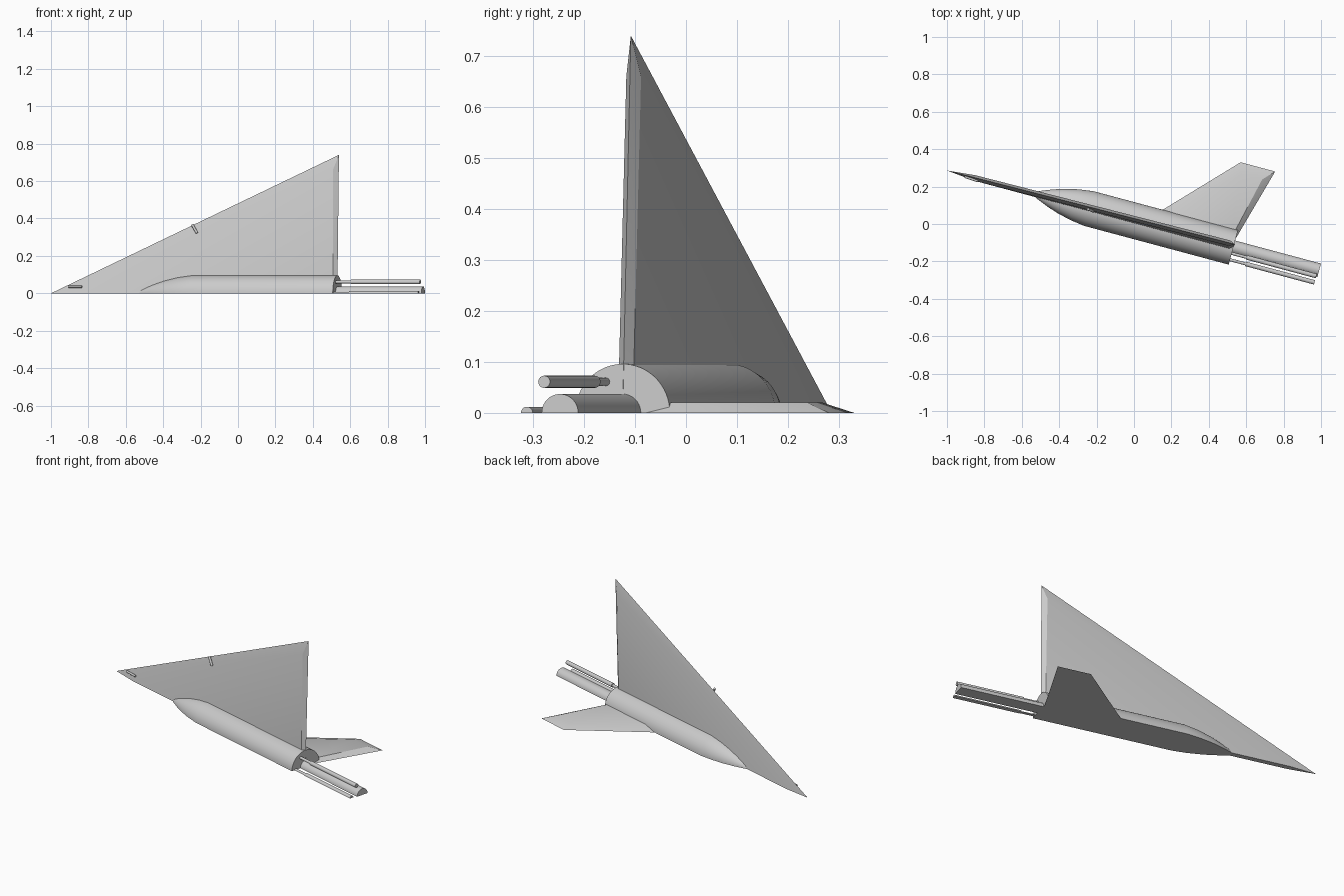
import bpy, bmesh, math
from mathutils import Vector

if "Cube" in bpy.data.objects:
    bpy.data.objects.remove(bpy.data.objects["Cube"])

grey = bpy.data.materials.new("light grey")
grey.use_nodes = True
grey.diffuse_color = (0.6, 0.6, 0.6, 1)
grey.node_tree.nodes["Principled BSDF"].inputs["Base Color"].default_value = (0.6, 0.6, 0.6, 1)

# The whole model is built along its own axis and then turned on the ground
HEADING = math.radians(-15)
ORIGIN = (0, 0.018, 0)


def finish(name, bm, angle=35):
    bmesh.ops.recalc_face_normals(bm, faces=bm.faces)
    mesh = bpy.data.meshes.new(name)
    bm.to_mesh(mesh)
    bm.free()
    mesh.materials.append(grey)
    obj = bpy.data.objects.new(name, mesh)
    bpy.context.collection.objects.link(obj)
    obj.location = ORIGIN
    obj.rotation_euler.z = HEADING
    bpy.ops.object.select_all(action='DESELECT')
    obj.select_set(True)
    bpy.context.view_layer.objects.active = obj
    bpy.ops.object.shade_smooth_by_angle(angle=math.radians(angle))
    return obj


def revolve(name, profile, v=0, z=0, half=True, steps=32):
    """Round part along the axis; half parts have a flat underside."""
    bm = bmesh.new()
    sweep = math.pi if half else 2 * math.pi
    count = steps + 1 if half else steps
    rings = []
    for u, r in profile:
        angles = [sweep * i / steps for i in range(count)]
        rings.append([bm.verts.new((u, v + r * math.cos(a), z + r * math.sin(a)))
                      for a in angles])
    for a, b in zip(rings, rings[1:]):
        for i in range(count):
            j = (i + 1) % count
            bm.faces.new((a[i], a[j], b[j], b[i]))
    bm.faces.new(rings[0])
    bm.faces.new(rings[-1])
    return finish(name, bm)


def hull(name, points, angle=35):
    """Convex faceted part."""
    bm = bmesh.new()
    for p in points:
        bm.verts.new(p)
    bmesh.ops.convex_hull(bm, input=bm.verts)
    bmesh.ops.dissolve_limit(bm, angle_limit=0.01, verts=bm.verts, edges=bm.edges)
    return finish(name, bm, angle)


def rod(name, start, end, radius):
    start, end = Vector(start), Vector(end)
    axis = end - start
    bm = bmesh.new()
    bmesh.ops.create_cone(bm, cap_ends=True, segments=12, radius1=radius,
                          radius2=radius, depth=axis.length)
    bm.transform(axis.to_track_quat('Z', 'Y').to_matrix().to_4x4())
    bmesh.ops.translate(bm, verts=bm.verts, vec=(start + end) / 2)
    return finish(name, bm)


# Body with a rounded nose
revolve("body", [(-0.56, 0.004), (-0.53, 0.022), (-0.47, 0.046), (-0.41, 0.066),
                 (-0.33, 0.085), (-0.25, 0.096), (0.55, 0.096)])

# Rear boom and the two thin tubes beside it
revolve("boom", [(0.54, 0.037), (1.025, 0.037)])
tube = [(0.53, 0.008), (0.635, 0.008), (0.635, 0.012), (1.018, 0.012)]
revolve("upper_tube", tube, v=-0.034, z=0.061, half=False, steps=20)
revolve("lower_tube", tube, v=-0.069, steps=16)

# Tall fin: thin slab with a sharp outline, leaning slightly
LEAN = 0.024
HALF = 0.015
fin = [(u, LEAN * z, z) for u, z in ((-1.035, 0), (0.554, 0.74), (0.55, 0))]
for u, z in ((-0.88, 0), (0.525, 0.66), (0.53, 0)):
    fin += [(u, LEAN * z + side * HALF, z) for side in (-1, 1)]
hull("tall_fin", fin, 20)

# Low side wing with bevelled edges and a flat underside
outline = [(0.08, 0.04), (0.47, 0.449), (0.661, 0.449), (0.548, 0.04)]
plateau = [(0.16, 0.04), (0.49, 0.39), (0.605, 0.39), (0.525, 0.04)]
hull("side_wing", [(u, v, 0) for u, v in outline] + [(u, v, 0.02) for u, v in plateau], 20)

# Small pins on the leading edge of the fin
rod("upper_pin", (-0.252, -0.004, 0.367), (-0.225, -0.008, 0.322), 0.007)
rod("lower_pin", (-0.935, -0.008, 0.035), (-0.86, -0.012, 0.035), 0.006)
